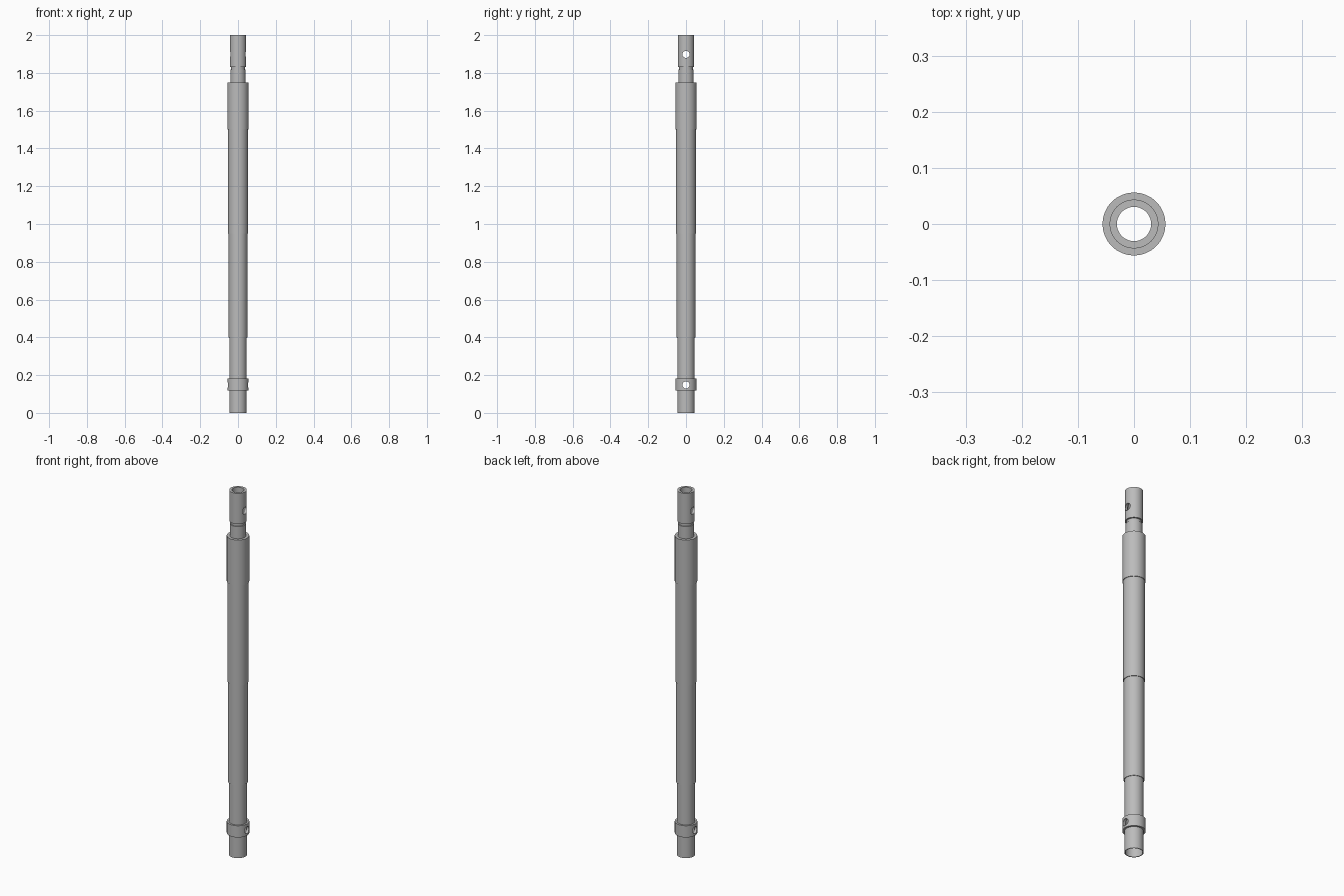
import bpy, bmesh, math

cube = bpy.data.objects.get("Cube")
if cube:
    bpy.data.objects.remove(cube, do_unlink=True)

SEGMENTS = 64
GREY = (0.5, 0.5, 0.5, 1)
metal = bpy.data.materials.new("grey metal")
metal.use_nodes = True
metal.diffuse_color = GREY
metal.node_tree.nodes["Principled BSDF"].inputs["Base Color"].default_value = GREY


def lathe(name, profile):
    """Spin a closed (radius, height) outline about z."""
    bm = bmesh.new()
    verts = [bm.verts.new((r, 0, z)) for r, z in profile]
    edges = [bm.edges.new((v, verts[i - 1])) for i, v in enumerate(verts)]
    bmesh.ops.spin(bm, geom=verts + edges, cent=(0, 0, 0), axis=(0, 0, 1),
                   angle=math.tau, steps=SEGMENTS, use_merge=True)
    bmesh.ops.remove_doubles(bm, verts=bm.verts, dist=1e-5)
    bmesh.ops.recalc_face_normals(bm, faces=bm.faces)
    mesh = bpy.data.meshes.new(name)
    bm.to_mesh(mesh)
    bm.free()
    obj = bpy.data.objects.new(name, mesh)
    bpy.context.collection.objects.link(obj)
    mesh.materials.append(metal)
    return obj


def drill(obj, height, radius):
    """Bore a pin hole through the tube along x."""
    bpy.ops.mesh.primitive_cylinder_add(vertices=32, radius=radius, depth=0.3,
                                        location=(0, 0, height),
                                        rotation=(0, math.pi / 2, 0))
    cutter = bpy.context.object
    cutter.hide_render = True
    mod = obj.modifiers.new("pin hole", "BOOLEAN")
    mod.operation = "DIFFERENCE"
    mod.solver = "EXACT"
    mod.object = cutter
    bpy.ops.object.select_all(action="DESELECT")
    obj.select_set(True)
    bpy.context.view_layer.objects.active = obj
    bpy.ops.object.modifier_apply(modifier=mod.name)
    bpy.data.objects.remove(cutter, do_unlink=True)


# Stepped hollow tube: socket end, collar, widening body, grooved spigot
BORE, SPIGOT, SOCKET, COLLAR = 0.0305, 0.0435, 0.042, 0.056
outside = [
    (0.046, 0), (0.046, 0.118), (COLLAR, 0.118), (COLLAR, 0.182),
    (0.046, 0.182), (0.046, 0.4), (0.0495, 0.4), (0.0495, 0.95),
    (0.0525, 0.95), (0.0525, 1.5), (COLLAR, 1.5), (COLLAR, 1.75),
    (0.0405, 1.75), (0.0405, 1.817), (0.036, 1.817), (0.036, 1.832),
    (SPIGOT, 1.832), (SPIGOT, 2),
]
inside = [(BORE, 2), (BORE, 0.25), (SOCKET, 0.25), (SOCKET, 0)]
tube = lathe("stepped_tube", outside + inside)

# Matching pin holes in the spigot and the collar
for height in (1.898, 0.148):
    drill(tube, height, 0.019)

bpy.ops.object.shade_smooth_by_angle(angle=math.radians(30))
